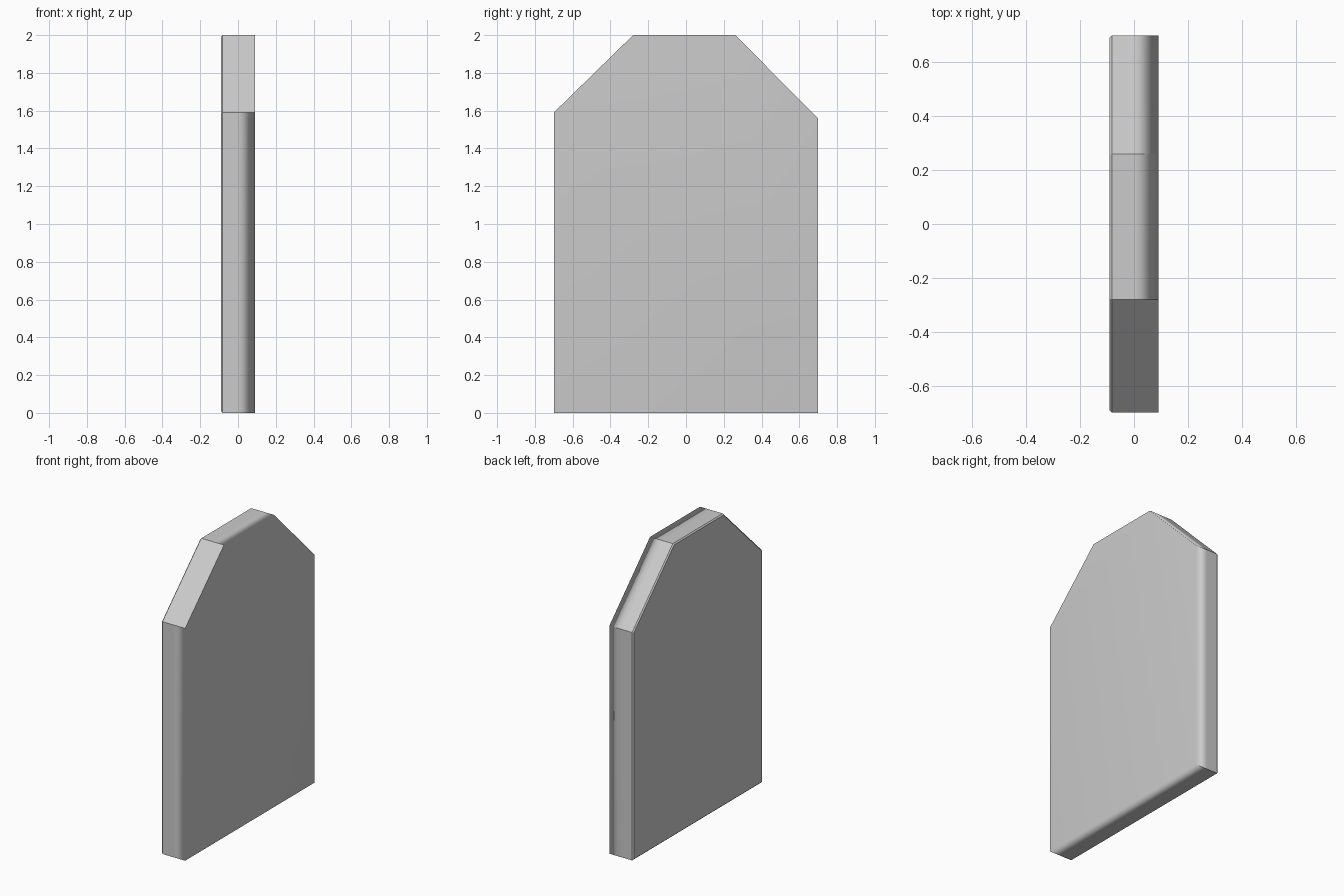
import bpy, bmesh

if "Cube" in bpy.data.objects:
    bpy.data.objects.remove(bpy.data.objects["Cube"])

HALF = 0.09
# Outline of the slab in (y, z)
outline = [(-0.70, 0), (0.70, 0), (0.70, 1.56), (0.26, 2.0), (-0.28, 2.0), (-0.70, 1.59)]
n = len(outline)

bm = bmesh.new()

# Rings across the thickness, with a seam line down the middle of the rim
rings = [[bm.verts.new((x, y, z)) for y, z in outline] for x in (-HALF, 0.0, HALF)]
for a, b in zip(rings, rings[1:]):
    for i in range(n):
        j = (i + 1) % n
        bm.faces.new((a[i], a[j], b[j], b[i]))
left_face = bm.faces.new(rings[0])
right_face = bm.faces.new(rings[-1])
bmesh.ops.recalc_face_normals(bm, faces=bm.faces)

# Small chamfer round the left face
bmesh.ops.bevel(bm, geom=list(left_face.edges), offset=0.008, offset_type='OFFSET',
                segments=1, profile=0.5, affect='EDGES')

# Smooth shading that rolls from the rim into the right face; other corners sharp
for f in bm.faces:
    f.smooth = True
for e in bm.edges:
    on_right = all(abs(v.co.x - HALF) < 1e-4 for v in e.verts)
    front_slope = any(f.normal.y < -0.3 and f.normal.z > 0.3 for f in e.link_faces)
    if e.calc_face_angle(0) > 0.5 and (not on_right or front_slope):
        e.smooth = False

mesh = bpy.data.meshes.new("slab")
bm.to_mesh(mesh)
bm.free()
slab = bpy.data.objects.new("slab", mesh)
bpy.context.collection.objects.link(slab)

# Large faces dominate the shading normals
weighted = slab.modifiers.new("weighted_normals", 'WEIGHTED_NORMAL')
weighted.mode = 'FACE_AREA'
weighted.keep_sharp = True
